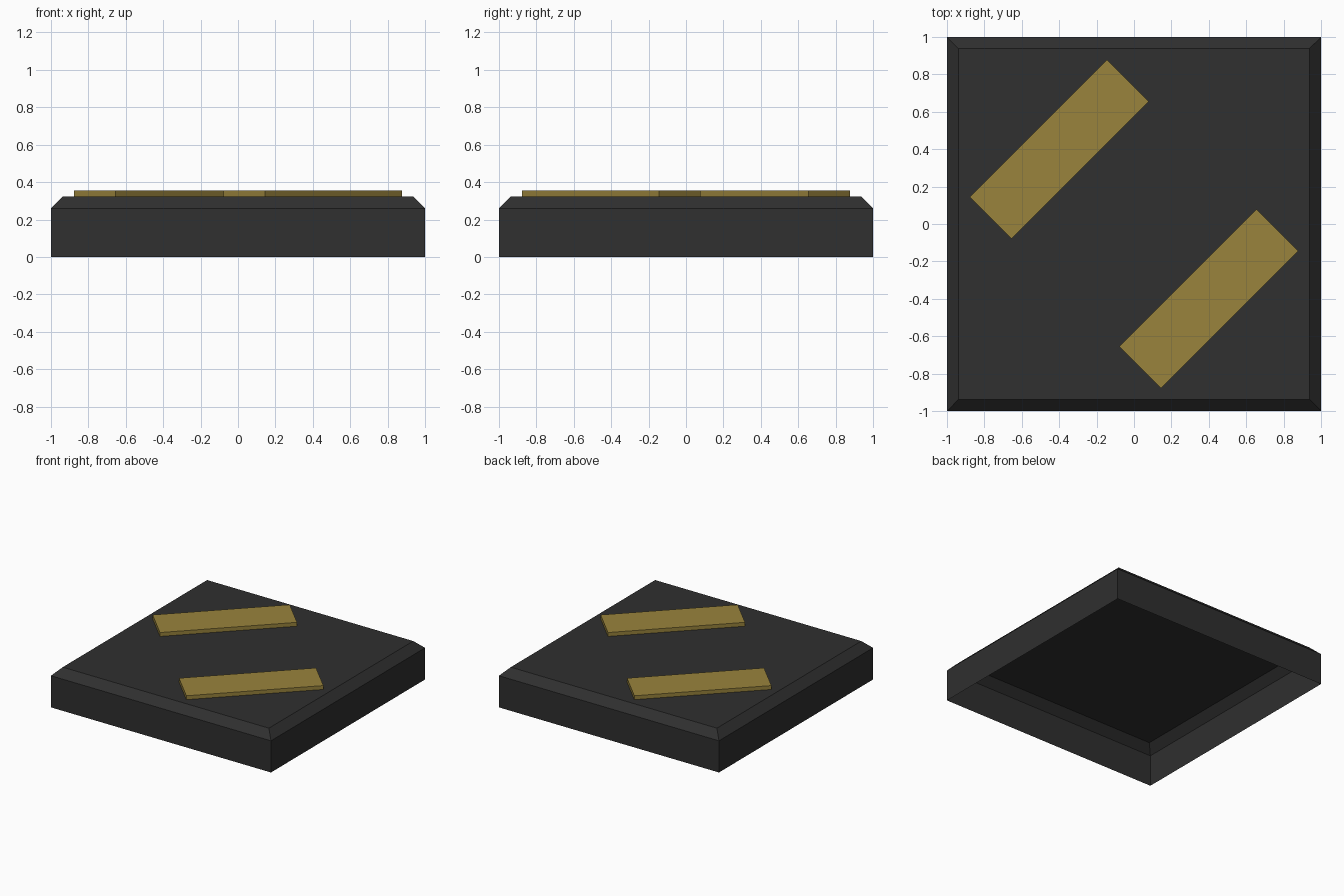
import bpy
import bmesh
import math
from mathutils import Matrix

if "Cube" in bpy.data.objects:
    bpy.data.objects.remove(bpy.data.objects["Cube"])

TOP = 0.323      # top of the slab
SHOULDER = 0.26  # where the chamfer starts


def material(name, rgb):
    mat = bpy.data.materials.new(name)
    mat.diffuse_color = (*rgb, 1.0)
    mat.use_nodes = True
    mat.node_tree.nodes["Principled BSDF"].inputs["Base Color"].default_value = mat.diffuse_color
    return mat


def add_object(name, bm, mat):
    bmesh.ops.recalc_face_normals(bm, faces=bm.faces)
    mesh = bpy.data.meshes.new(name)
    bm.to_mesh(mesh)
    bm.free()
    mesh.materials.append(mat)
    obj = bpy.data.objects.new(name, mesh)
    bpy.context.collection.objects.link(obj)
    return obj


def stacked_shell(name, rings, mat):
    """Rectangular rings (half x, half y, z) joined upward, capped on top, open below."""
    bm = bmesh.new()
    loops = [[bm.verts.new((sx * hx, sy * hy, z))
              for sx, sy in ((-1, -1), (1, -1), (1, 1), (-1, 1))]
             for hx, hy, z in rings]
    for low, high in zip(loops, loops[1:]):
        for i in range(4):
            j = (i + 1) % 4
            bm.faces.new((low[i], low[j], high[j], high[i]))
    bm.faces.new(loops[-1])
    return add_object(name, bm, mat)


charcoal = material("charcoal", (0.029, 0.029, 0.029))
gold = material("dull gold", (0.32, 0.23, 0.046))

# Hollow slab with a chamfered top edge
stacked_shell("slab", [(1, 1, 0), (1, 1, SHOULDER), (0.937, 0.937, TOP)], charcoal)

# Two raised diagonal strips
for side, label in ((-1, "left"), (1, "right")):
    strip = stacked_shell(label + "_strip",
                          [(0.518, 0.158, TOP), (0.518, 0.158, 0.355)], gold)
    strip.data.transform(Matrix.Translation((side * 0.4, -side * 0.4, 0))
                         @ Matrix.Rotation(math.radians(45), 4, 'Z'))
